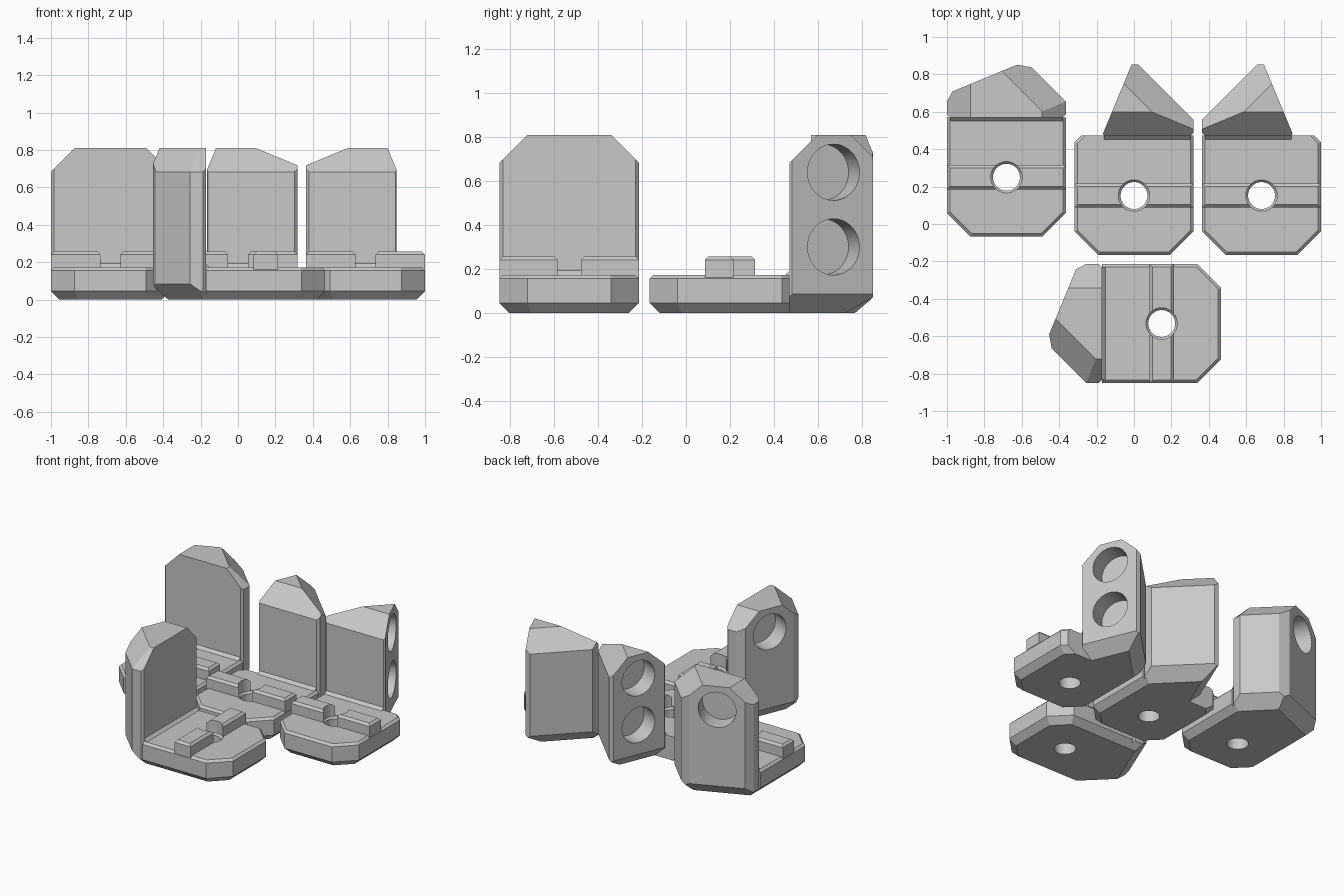
import bpy, bmesh, math
from mathutils import Matrix, Vector

if "Cube" in bpy.data.objects:
    bpy.data.objects.remove(bpy.data.objects["Cube"], do_unlink=True)

grey = bpy.data.materials.new("plain_grey")
grey.use_nodes = True
grey.diffuse_color = (0.58, 0.58, 0.58, 1)
grey.node_tree.nodes["Principled BSDF"].inputs["Base Color"].default_value = grey.diffuse_color

HALF = 0.318          # half width of a bracket
FLOOR = 0.172         # top of the base plate
TOP = 0.81            # top of the wall
SOFT = 0.016          # small edge bevel
R = math.sqrt(0.5)
C22, S22 = math.cos(math.pi / 8), math.sin(math.pi / 8)

# Side planes as (normal x, normal y, distance)
LEFT, RIGHT, FRONT = (-1, 0, HALF), (1, 0, HALF), (0, -1, HALF)
CORNERS = [(-R, -R, 0.36), (R, -R, 0.36)]
DIAGONAL = (R, R, 0.511)


def box(x0, x1, y0, y1, z0, z1):
    bm = bmesh.new()
    bmesh.ops.create_cube(bm, size=1)
    for v in bm.verts:
        v.co = ((x0 + x1) / 2 + v.co.x * (x1 - x0),
                (y0 + y1) / 2 + v.co.y * (y1 - y0),
                (z0 + z1) / 2 + v.co.z * (z1 - z0))
    return bm


def slice_off(bm, point, normal):
    """Remove everything beyond a plane and close the cut."""
    res = bmesh.ops.bisect_plane(bm, geom=bm.verts[:] + bm.edges[:] + bm.faces[:], dist=1e-5,
                                 plane_co=point, plane_no=Vector(normal).normalized(),
                                 clear_outer=True)
    edges = [e for e in res["geom_cut"] if isinstance(e, bmesh.types.BMEdge) and e.is_boundary]
    if edges:
        bmesh.ops.holes_fill(bm, edges=edges, sides=0)


def side_cut(bm, plane):
    x, y, d = plane
    slice_off(bm, (x * d, y * d, 0), (x, y, 0))


def chamfer(bm, plane, size, z, up):
    """45 degree chamfer between a side plane and the top (up=1) or bottom (up=-1)."""
    x, y, d = plane
    slice_off(bm, (x * (d - size), y * (d - size), z), (x, y, up))


def finish(bm, name):
    bmesh.ops.recalc_face_normals(bm, faces=bm.faces[:])
    me = bpy.data.meshes.new(name)
    bm.to_mesh(me)
    bm.free()
    me.materials.append(grey)
    ob = bpy.data.objects.new(name, me)
    bpy.context.collection.objects.link(ob)
    return ob


def lathe(profile, matrix):
    """Closed solid of revolution used as a cutter."""
    bm = bmesh.new()
    pts = [(0, profile[0][1])] + profile + [(0, profile[-1][1])]
    vs = [bm.verts.new((r, 0, z)) for r, z in pts]
    es = [bm.edges.new(p) for p in zip(vs, vs[1:])]
    bmesh.ops.spin(bm, geom=vs + es, axis=(0, 0, 1), cent=(0, 0, 0),
                   angle=math.tau, steps=48, use_duplicate=False)
    bmesh.ops.remove_doubles(bm, verts=bm.verts[:], dist=1e-5)
    bm.transform(matrix)
    ob = finish(bm, "cutter")
    ob.hide_render = True
    return ob


def subtract(ob, cutter):
    mod = ob.modifiers.new("cut", "BOOLEAN")
    mod.operation, mod.solver, mod.object = "DIFFERENCE", "EXACT", cutter
    bpy.context.view_layer.update()
    me = bpy.data.meshes.new_from_object(ob.evaluated_get(bpy.context.evaluated_depsgraph_get()))
    ob.modifiers.clear()
    ob.data = me


def make_bracket(label, steep, matrix):
    # Base plate with clipped front corners
    plate = box(-HALF, HALF, -HALF, 0.32, 0, FLOOR)
    sides = [LEFT, RIGHT, FRONT] + CORNERS
    if steep:
        sides.append((-R, R, 0.427))
    for p in sides:
        side_cut(plate, p)
    for p in sides:
        chamfer(plate, p, 0.045, 0, -1)
        chamfer(plate, p, SOFT, FLOOR, 1)

    # Upright wall: one magnet face, one diagonal face
    wall = box(-HALF, HALF, 0.32, 0.70, 0, TOP)
    if steep:
        face, centre = (-C22, S22, 0.28), (-0.0875, 0.52)
        trims = [face, DIAGONAL, (-0.85, -0.527, -0.033)]
        tops = [(0, -1, -0.32), DIAGONAL]
    else:
        face, centre = (-S22, C22, 0.534), (-0.115, 0.53)
        trims = [face, DIAGONAL, (0.18, 0.984, 0.602), (-0.884, 0.467, 0.47), (-R, -R, -0.0127)]
        tops = [LEFT, RIGHT, DIAGONAL]
        chamfer(wall, LEFT, 0.045, 0, -1)
    for p in trims + [(R, -R, -0.0127)]:
        side_cut(wall, p)
    for p in tops:
        chamfer(wall, p, 0.127, TOP, 1)
    chamfer(wall, RIGHT, 0.045, 0, -1)
    for p in (face, DIAGONAL):
        chamfer(wall, p, 0.085, 0, -1)

    # Raised rail across the plate
    rail = box(-HALF, HALF, -0.065, 0.065, 0.16, 0.257)
    for p in (LEFT, RIGHT, (0, 1, 0.065), (0, -1, 0.065)):
        chamfer(rail, p, SOFT, 0.257, 1)

    # Small fillet where the wall meets the plate
    fillet = box(-0.16 if steep else SOFT - HALF, HALF - SOFT, 0.30, 0.32, FLOOR - 0.01, FLOOR + 0.02)
    slice_off(fillet, (0, 0.30, FLOOR), (0, -1, 1))

    plate = finish(plate, label + "_base_plate")
    wall = finish(wall, label + "_wall")
    rail = finish(rail, label + "_rail")
    fillet = finish(fillet, label + "_fillet")

    # Screw hole through plate and rail
    screw = lathe([(0.072, -0.1), (0.072, 0.155), (0.084, 0.168), (0.084, 0.4)], Matrix())
    subtract(plate, screw)
    subtract(rail, screw)
    cutters = [screw]

    # Two round magnet pockets in the angled face
    turn = Vector((face[0], face[1], 0)).to_track_quat("Z", "Y").to_matrix().to_4x4()
    for z in (0.30, 0.64):
        pocket = lathe([(0.128, -0.13), (0.128, 0.1)], Matrix.Translation((*centre, z)) @ turn)
        subtract(wall, pocket)
        cutters.append(pocket)
    for c in cutters:
        bpy.data.objects.remove(c, do_unlink=True)

    # Place the parts and keep edges crisp
    for ob in (plate, wall, rail, fillet):
        ob.data.transform(matrix)
        if matrix.determinant() < 0:
            ob.data.flip_normals()
        bpy.ops.object.select_all(action="DESELECT")
        ob.select_set(True)
        bpy.context.view_layer.objects.active = ob
        bpy.ops.object.shade_smooth_by_angle(angle=math.radians(12))


MIRROR = Matrix.Diagonal((-1, 1, 1, 1))
QUARTER = Matrix.Rotation(math.pi / 2, 4, "Z")
make_bracket("back_right", False, Matrix.Translation((-0.682, 0.25, 0)))
make_bracket("back_middle", True, Matrix.Translation((0, 0.152, 0)))
make_bracket("back_left", True, Matrix.Translation((0.682, 0.152, 0)) @ MIRROR)
make_bracket("front", False, Matrix.Translation((0.148, -0.532, 0)) @ QUARTER @ MIRROR)
